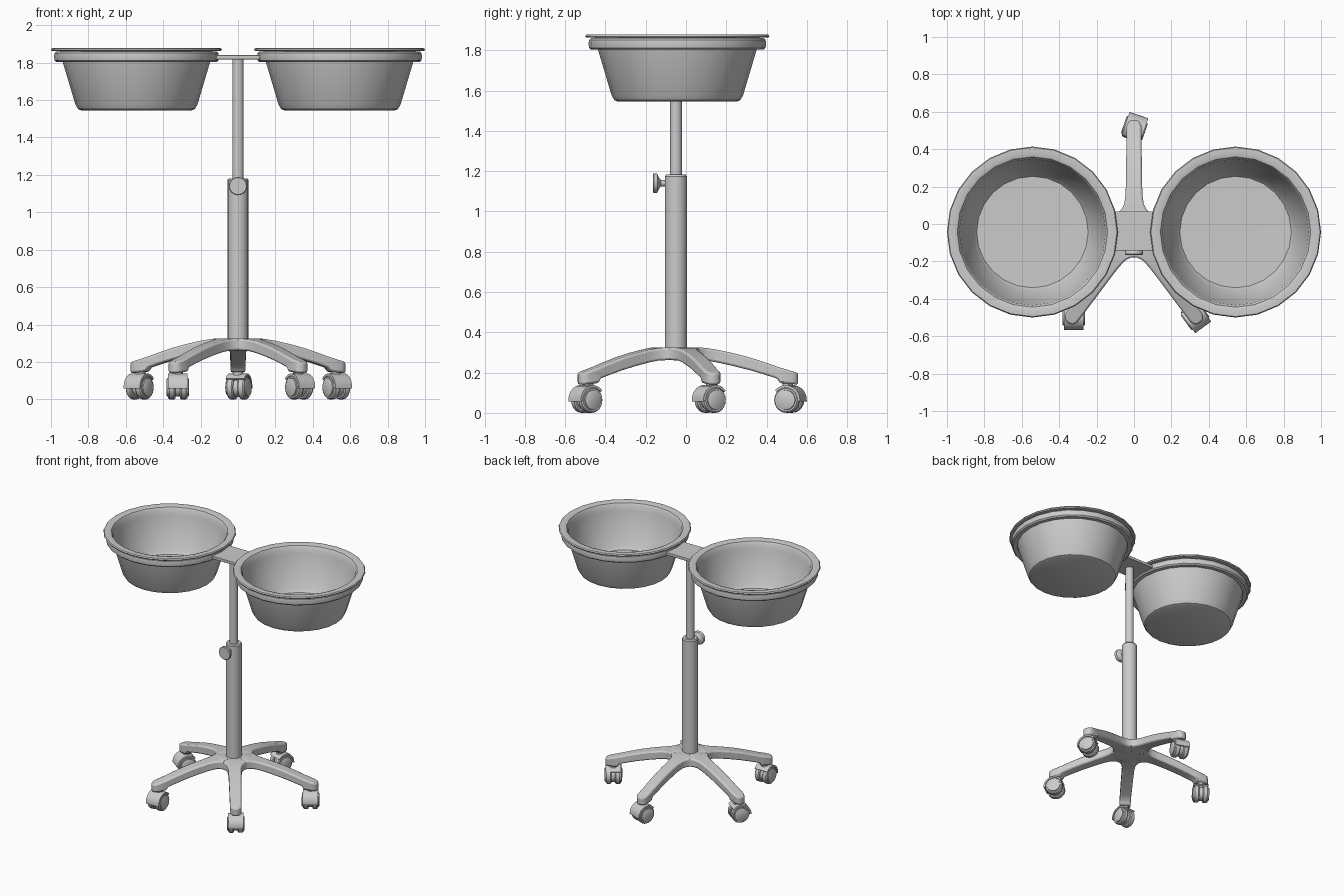
import bpy, bmesh
from math import sin, cos, pi, radians
from mathutils import Matrix, Vector

if "Cube" in bpy.data.objects:
    bpy.data.objects.remove(bpy.data.objects["Cube"])

CY = -0.043  # stand axis in y


def finish(name, bm, matrix=Matrix(), bevel=0.0, angle=35):
    bmesh.ops.remove_doubles(bm, verts=bm.verts, dist=1e-4)
    bmesh.ops.recalc_face_normals(bm, faces=bm.faces)
    me = bpy.data.meshes.new(name)
    bm.to_mesh(me)
    bm.free()
    me.shade_smooth()
    me.set_sharp_from_angle(angle=radians(angle))
    ob = bpy.data.objects.new(name, me)
    ob.matrix_world = matrix
    bpy.context.collection.objects.link(ob)
    if bevel:
        mod = ob.modifiers.new("soft_edges", 'BEVEL')
        mod.width = bevel
        mod.segments = 2
        mod.limit_method = 'ANGLE'
        mod.angle_limit = radians(40)
    return ob


def lathe(name, profile, matrix, n=24, closed=False):
    """Revolve (radius, z) points around local z."""
    bm = bmesh.new()
    rings = [[bm.verts.new((r * cos(2 * pi * i / n), r * sin(2 * pi * i / n), z)) for i in range(n)]
             if r > 0 else [bm.verts.new((0, 0, z))] * n for r, z in profile]
    pairs = list(zip(rings, rings[1:])) + ([(rings[-1], rings[0])] if closed else [])
    for a, b in pairs:
        for i in range(n):
            j = (i + 1) % n
            vs = list(dict.fromkeys((a[i], a[j], b[j], b[i])))
            if len(vs) > 2:
                bm.faces.new(vs)
    return finish(name, bm, matrix)


def at(x, y, z):
    return Matrix.Translation((x, y, z))


# Two bowls, each sitting in a rounded support ring
bowl = [(0, 1.545), (0.295, 1.545), (0.312, 1.552), (0.326, 1.575), (0.402, 1.83), (0.408, 1.862),
        (0.452, 1.862), (0.457, 1.869), (0.452, 1.877), (0.42, 1.879), (0.402, 1.873), (0.391, 1.855),
        (0.386, 1.82), (0.316, 1.585), (0.298, 1.563), (0, 1.558)]
ring = [(0.398, 1.805), (0.428, 1.803), (0.438, 1.812), (0.441, 1.832), (0.438, 1.851),
        (0.428, 1.86), (0.405, 1.86)]
for side, x in (("left", -0.543), ("right", 0.543)):
    lathe(side + "_bowl", bowl, at(x, CY, 0))
    lathe(side + "_support_ring", ring, at(x, CY, 0), closed=True)

# Plate joining the two rings
bm = bmesh.new()
bmesh.ops.create_cube(bm, size=1, matrix=at(0, -0.037, 1.829) @ Matrix.Diagonal((0.30, 0.21, 0.022, 1)))
finish("bridge_plate", bm, bevel=0.003)

# Telescopic column
lathe("lower_column", [(0, 0.262), (0.055, 0.262), (0.055, 1.174), (0.049, 1.182), (0, 1.182)],
      at(0, -0.05, 0))
lathe("upper_column", [(0, 1.1), (0.03, 1.1), (0.03, 1.822), (0, 1.822)], at(0, -0.05, 0))

# Height clamp knob, pointing to the front
lathe("clamp_knob", [(0, 0), (0.016, 0), (0.016, 0.075), (0.03, 0.085), (0.046, 0.092), (0.049, 0.098),
                     (0.049, 0.11), (0.045, 0.115), (0, 0.115)],
      at(0, -0.05, 1.14) @ Matrix.Rotation(pi / 2, 4, 'X'))

# Five-arm star base; stations are (distance, half width, top z, bottom z)
arm = [(0.109, 0.079, 0.325, 0.262), (0.122, 0.066, 0.324, 0.261), (0.15, 0.052, 0.321, 0.259),
       (0.2, 0.045, 0.313, 0.25), (0.28, 0.043, 0.296, 0.232), (0.36, 0.042, 0.275, 0.212),
       (0.44, 0.041, 0.249, 0.188), (0.495, 0.04, 0.23, 0.17), (0.51, 0.04, 0.225, 0.147),
       (0.57, 0.039, 0.207, 0.143), (0.59, 0.029, 0.201, 0.141), (0.6, 0.012, 0.198, 0.14)]
bm = bmesh.new()
for k in range(5):
    rot = Matrix.Rotation(radians(90 + 72 * k), 3, 'Z')
    rows = [[bm.verts.new(rot @ Vector(p)) for p in ((r, w, t), (r, -w, t), (r, -w, b), (r, w, b))]
            for r, w, t, b in arm]
    for p, q in zip(rows, rows[1:]):
        for i in range(4):
            j = (i + 1) % 4
            bm.faces.new((p[i], p[j], q[j], q[i]))
    bm.faces.new(rows[-1])
    top, bot = bm.verts.new((0, 0, 0.325)), bm.verts.new((0, 0, 0.262))
    bm.faces.new((rows[0][0], rows[0][1], top))
    bm.faces.new((rows[0][2], rows[0][3], bot))
finish("star_base", bm, at(0, CY, 0), bevel=0.012, angle=40)


# Twin-wheel caster; local x is the axle, local y points outward
def caster(k, arm_angle, axle_angle):
    a = radians(arm_angle)
    pivot = at(0.548 * cos(a), CY + 0.548 * sin(a), 0)
    m = pivot @ Matrix.Rotation(radians(axle_angle), 4, 'Z') @ at(0, 0.008, 0.064)
    lathe(f"caster_stem_{k}", [(0, 0.1), (0.027, 0.1), (0.027, 0.145), (0.018, 0.147), (0.018, 0.19),
                               (0, 0.19)], pivot, n=16)
    # Hood: curved shell over the wheels
    bm = bmesh.new()
    angles = [radians(-5 + 145 * i / 10) for i in range(11)]
    outline = [(0.074 * cos(t), 0.074 * sin(t)) for t in angles]
    outline += [(0.062 * cos(t), 0.062 * sin(t)) for t in reversed(angles)]
    loops = [[bm.verts.new((x, y, z)) for y, z in outline] for x in (-0.053, 0.053)]
    for lo in loops:
        for i in range(10):
            bm.faces.new((lo[i], lo[i + 1], lo[20 - i], lo[21 - i]))
    for i in range(22):
        j = (i + 1) % 22
        bm.faces.new((loops[0][i], loops[0][j], loops[1][j], loops[1][i]))
    finish(f"caster_hood_{k}", bm, m)
    # Core block carrying the axle
    lathe(f"caster_core_{k}", [(0, -0.014), (0.05, -0.014), (0.05, 0.014), (0, 0.014)],
          m @ Matrix.Rotation(pi / 2, 4, 'Y'), n=20)
    # Wheels with raised hub caps
    wheel = [(0, 0.013), (0.058, 0.013), (0.064, 0.019), (0.064, 0.044), (0.058, 0.051),
             (0.05, 0.051), (0.049, 0.057), (0.044, 0.06), (0, 0.06)]
    for name, s in (("a", 1), ("b", -1)):
        lathe(f"caster_wheel_{k}{name}", wheel, m @ Matrix.Rotation(s * pi / 2, 4, 'Y'), n=20)


for k, (arm_angle, axle) in enumerate(((90, -19), (162, 145), (234, 180), (306, 216), (18, -147))):
    caster(k + 1, arm_angle, axle)
